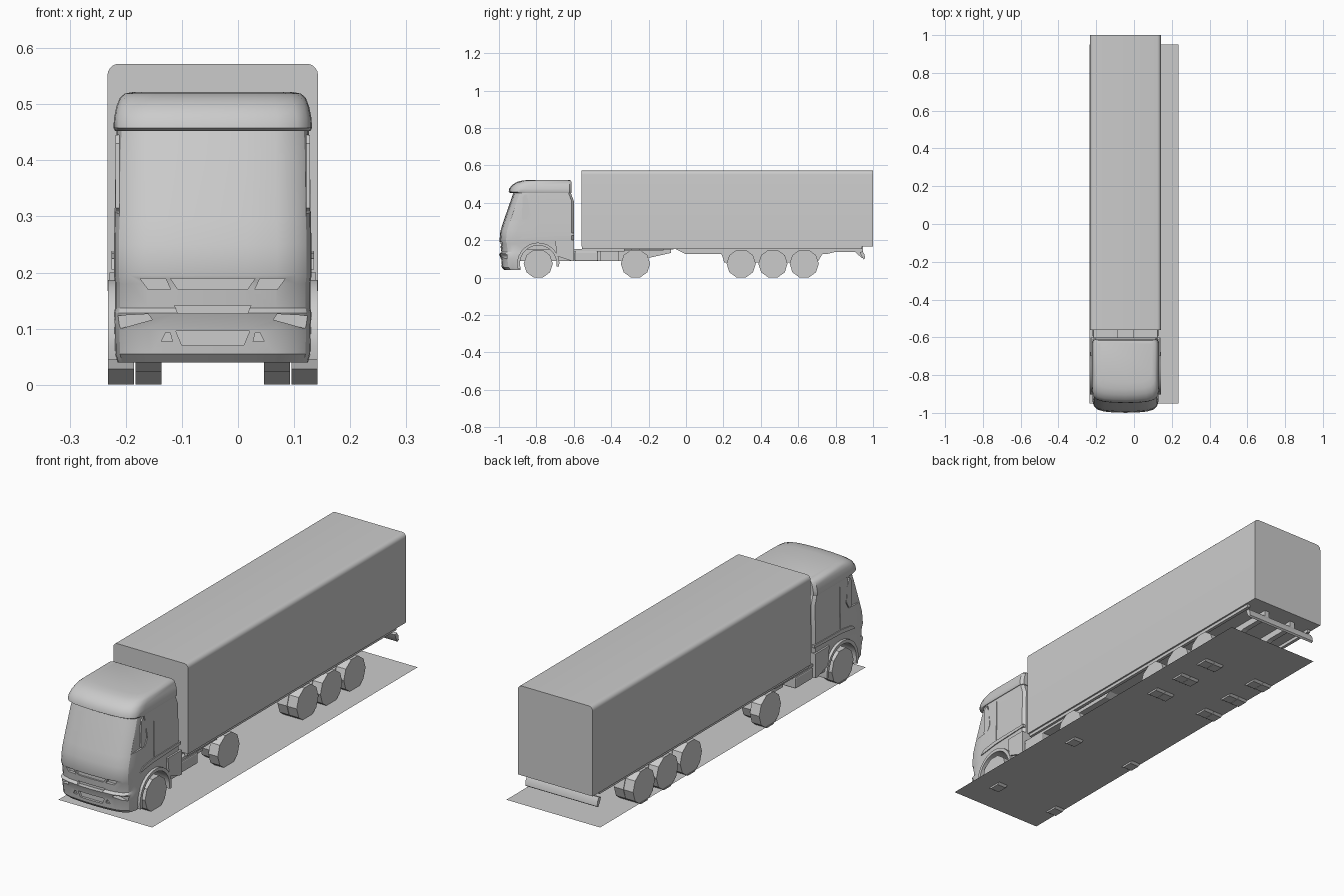
import bpy, bmesh, math
from mathutils import Vector

if "Cube" in bpy.data.objects:
    bpy.data.objects.remove(bpy.data.objects["Cube"])

CX = -0.045   # the truck sits left of the ground plate centre


def finish(name, bm, smooth=None):
    bmesh.ops.recalc_face_normals(bm, faces=bm.faces)
    me = bpy.data.meshes.new(name)
    bm.to_mesh(me)
    bm.free()
    ob = bpy.data.objects.new(name, me)
    bpy.context.collection.objects.link(ob)
    if smooth:
        smooth_by(ob, smooth)
    return ob


def smooth_by(ob, deg):
    bpy.ops.object.select_all(action='DESELECT')
    ob.select_set(True)
    bpy.context.view_layer.objects.active = ob
    bpy.ops.object.shade_smooth_by_angle(angle=math.radians(deg))


def loft(name, rings, smooth=None):
    bm = bmesh.new()
    rows = [[bm.verts.new(p) for p in r] for r in rings]
    n = len(rows[0])
    for a, b in zip(rows, rows[1:]):
        for i in range(n):
            j = (i + 1) % n
            bm.faces.new((a[i], a[j], b[j], b[i]))
    bm.faces.new(rows[0])
    bm.faces.new(rows[-1])
    return finish(name, bm, smooth)


def prism(name, pts, a, b, axis='x', smooth=None):
    """Extrude a (y,z) profile along x, or an (x,z) profile along y; x is relative to CX."""
    if axis == 'x':
        rings = [[(CX + t, u, v) for u, v in pts] for t in (a, b)]
    else:
        rings = [[(CX + u, t, v) for u, v in pts] for t in (a, b)]
    return loft(name, rings, smooth)


def box(name, x0, x1, y0, y1, z0, z1):
    return prism(name, [(y0, z0), (y1, z0), (y1, z1), (y0, z1)], x0, x1)


def arc(cy, cz, r, a0, a1, n):
    return [(cy + r * math.cos(math.radians(a0 + (a1 - a0) * i / n)),
             cz + r * math.sin(math.radians(a0 + (a1 - a0) * i / n))) for i in range(n + 1)]


def cut(ob, cutter):
    m = ob.modifiers.new("cut", 'BOOLEAN')
    m.operation = 'DIFFERENCE'
    m.solver = 'EXACT'
    m.object = cutter
    bpy.context.view_layer.objects.active = ob
    bpy.ops.object.modifier_apply(modifier=m.name)
    bpy.data.objects.remove(cutter)


def cab_ring(z, yf, yb, w):
    half = [(0.35, .002), (0.65, .007), (0.85, .018), (0.95, .035), (0.99, .06), (1, .09)]
    right = [(w * f, yf + d) for f, d in half] + [(w, yb - .012), (w - .012, yb)]
    left = [(-x, y) for x, y in reversed(right)]
    return [(CX + x, y, z) for x, y in [(0, yf)] + right + left]


# Ground plate
bm = bmesh.new()
bm.faces.new([bm.verts.new((x, y, .008)) for x, y in
              ((-.235, -.95), (.235, -.95), (.235, .95), (-.235, .95))])
finish("ground_plate", bm)

# Cab body
rows = [(.04, -.97, -.6, .170), (.055, -.985, -.6, .174), (.10, -.99, -.6, .175),
        (.128, -1.0, -.6, .176), (.137, -.988, -.6, .174), (.18, -.993, -.6, .174),
        (.195, -.998, -.6, .176), (.25, -.992, -.6, .176), (.295, -.978, -.6, .175),
        (.41, -.938, -.6, .173), (.455, -.922, -.617, .171)]
cab = loft("cab_body", [cab_ring(*r) for r in rows])
cut(cab, prism("arch_cutter", arc(-.79, .074, .1, 0, 360, 31)[:-1], -.3, .3))
cut(cab, box("under_cutter", -.3, .3, -.875, -.68, 0, .074))
cut(cab, box("rear_cutter", -.3, .3, -.70, -.5, 0, .088))
# Grille slots, lower intake
for hw0, hw1, z0, z1, y in ((.062, .068, .127, .141, -.978),
                            (.055, .066, .070, .096, -.975),
                            (.062, .075, .170, .189, -.984)):
    cut(cab, prism("slot_cutter", [(-hw0, z0), (hw0, z0), (hw1, z1), (-hw1, z1)], -1.1, y, 'y'))
for s in (-1, 1):
    # Upper vents, headlights, fog lights
    for pts, y in (([(.075, .170), (.115, .170), (.129, .189), (.084, .189)], -.973),
                   ([(.108, .116), (.172, .098), (.19, .098), (.19, .122), (.115, .126)], -.957),
                   ([(.072, .077), (.092, .077), (.084, .093), (.076, .093)], -.975)):
        cut(cab, prism("light_cutter", [(s * x, z) for x, z in pts], -1.1, y, 'y'))
    # Side window and rear quarter groove
    win = [(-.95, .305), (-.85, .31), (-.832, .34), (-.85, .445), (-.90, .445)]
    cut(cab, prism("window_cutter", win, s * .167, s * .3))
    cut(cab, box("door_line_cutter", s * .171, s * .3, -.790, -.786, .24, .44))
smooth_by(cab, 28)

# Windscreen pillars and door pillar fin
for s in (-1, 1):
    prism("window_fin", [(-.878, .315), (-.86, .30), (-.838, .34), (-.842, .41), (-.86, .445), (-.873, .43)],
          s * .160, s * .173)

# Roof with overhanging sun visor
roof = [(.452, -.938, -.612, .174), (.458, -.948, -.612, .177), (.475, -.945, -.612, .176),
        (.495, -.930, -.612, .172), (.511, -.905, -.612, .166), (.519, -.875, -.616, .157),
        (.522, -.84, -.625, .14)]
loft("cab_roof", [cab_ring(*r) for r in roof], 35)

# Front wheel arches, sill trim, rear fairings
for s in (-1, 1):
    prism("wheel_arch", arc(-.79, .074, .098, 195, -8, 16) + arc(-.79, .074, .113, -8, 195, 16),
          s * .115, s * .187, smooth=35)
    prism("side_trim", [(-.89, .205), (-.87, .225), (-.80, .235), (-.60, .238), (-.60, .225), (-.79, .218)],
          s * .165, s * .180)
    prism("mud_flap", [(-.69, .115), (-.615, .09), (-.60, .09), (-.60, .2), (-.70, .2)], s * .15, s * .184)

# Tractor chassis
for s in (-1, 1):
    prism("tractor_rail", [(-.95, .09), (-.60, .09), (-.30, .09), (-.20, .105), (-.08, .132),
                           (-.08, .158), (-.60, .150), (-.95, .150)], s * .04, s * .065)
    tank = box("fuel_tank", s * .085, s * .175, -.595, -.47, .088, .140)
    b = tank.modifiers.new("soft", 'BEVEL')
    b.width, b.segments = .006, 2
    box("tank_step", s * .065, s * .17, -.60, -.33, .140, .152)
    box("air_box", s * .065, s * .12, -.46, -.36, .088, .140)
box("fifth_wheel_plate", -.09, .09, -.36, -.12, .145, .168)
box("engine_block", -.04, .04, -.92, -.62, .09, .2)

# Trailer box with rounded roof edges
r, w, top = .02, .1875, .572
edge = arc(w - r, top - r, r, 0, 90, 5)
prism("trailer_box", [(w, .167)] + edge + [(-x, z) for x, z in reversed(edge)] + [(-w, .167)],
      -.56, 1.0, 'y', 35)

# Trailer frame
for s in (-1, 1):
    prism("trailer_rail", [(-.07, .168), (-.06, .155), (0, .125), (.19, .125), (.75, .125),
                           (.80, .138), (.945, .138), (.945, .168)], s * .06, s * .085)
    box("trailer_side_rail", s * .165, s * .18, -.555, .94, .153, .168)
    for y in (.215, .38, .548):
        prism("axle_hanger", [(y - .025, .127), (y - .01, .08), (y + .01, .08), (y + .025, .127)],
              s * .055, s * .09)
    prism("axle_hanger", [(.665, .127), (.68, .08), (.705, .085), (.73, .127)], s * .055, s * .09)
    prism("bumper_bracket", [(.90, .14), (.93, .14), (.952, .11), (.94, .105)], s * .06, s * .085)
prism("trailer_deck_beam", [(-.555, .168), (-.555, .15), (-.07, .15), (-.04, .168)], -.15, .15)
box("suspension_frame", -.09, .09, .19, .72, .122, .140)
prism("rear_bumper", [(.930, .136), (.944, .140), (.954, .125), (.958, .103), (.950, .097), (.938, .115)],
      -.18, .18, smooth=35)

# Wheels and axles
R, CZ = .078, .0742
tyre_pts = lambda y: arc(y, CZ, R, 0, 360, 10)[:-1]
for y, twin in ((-.79, False), (-.27, False), (.295, True), (.465, True), (.632, True)):
    for s in (-1, 1):
        prism("outer_wheel", tyre_pts(y), s * .140, s * .187)
        if twin:
            prism("inner_wheel", tyre_pts(y), s * .091, s * .138)
    prism("axle", arc(y, CZ, .014, 0, 360, 10)[:-1], -.145, .145)
for s in (-1, 1):
    prism("drive_inner_wheel", [(y, z + .012) for y, z in arc(-.27, CZ, R - .012, 0, 360, 10)[:-1]],
          s * .091, s * .138)
